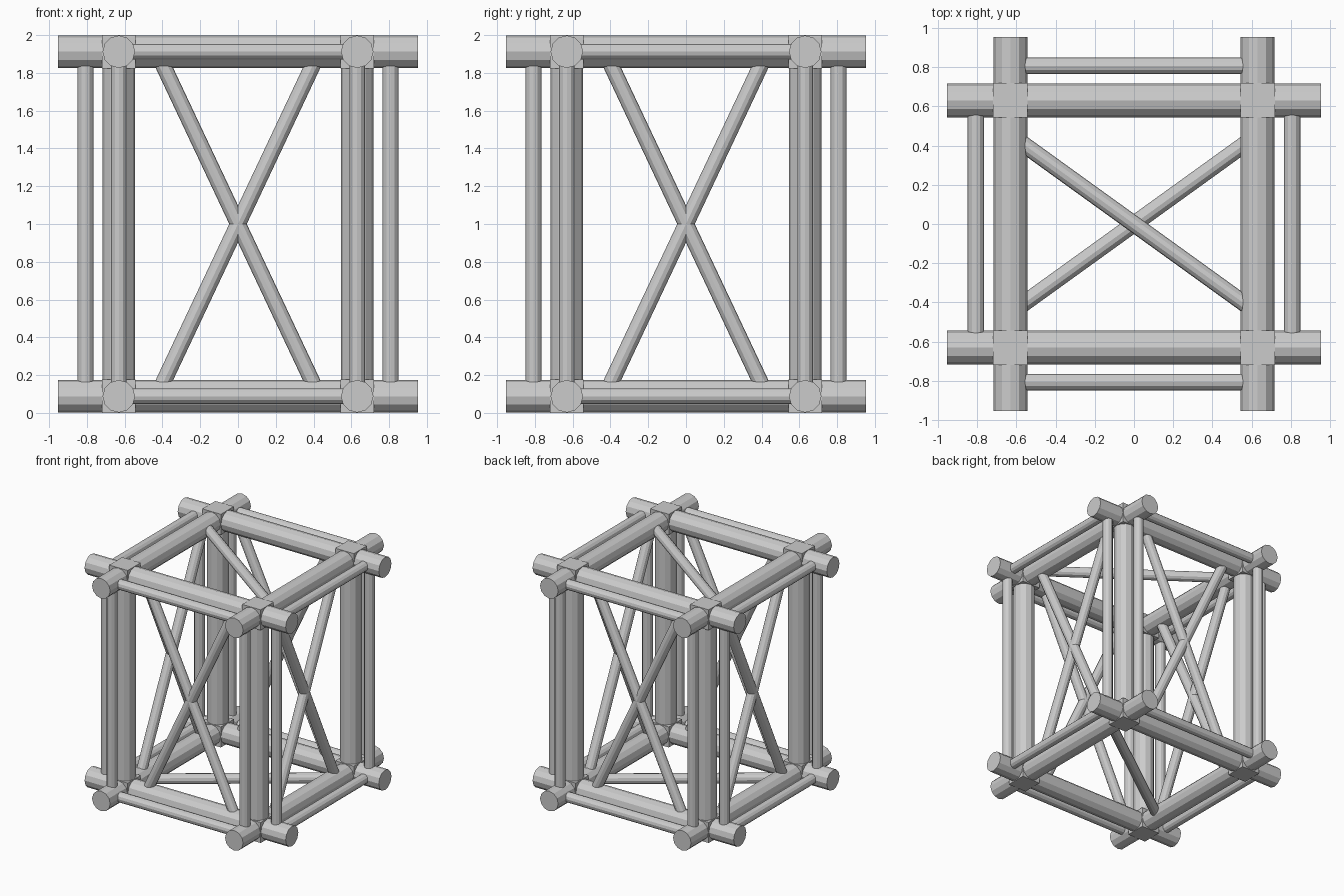
import bpy
from mathutils import Vector

cube = bpy.data.objects.get("Cube")
if cube:
    bpy.data.objects.remove(cube, do_unlink=True)

grey = bpy.data.materials.new("steel_grey")
grey.use_nodes = True
colour = (0.6, 0.6, 0.6, 1.0)
grey.diffuse_color = colour
grey.node_tree.nodes["Principled BSDF"].inputs["Base Color"].default_value = colour

CORNER = 0.631           # column distance from the centre
OUTER = 0.807            # slim bar distance from the centre
TIP = 0.954              # beam end
THICK, SLIM = 0.086, 0.042
NODE = 0.088             # half size of a corner block
LOW, HIGH = NODE, 2 - NODE
SIDES = 12
SIGNS = (-1, 1)


def bar(name, start, end, radius):
    """Faceted round bar between two points."""
    a, b = Vector(start), Vector(end)
    bpy.ops.mesh.primitive_cylinder_add(vertices=SIDES, radius=radius,
                                        depth=(b - a).length, location=(a + b) / 2)
    ob = bpy.context.object
    ob.name = name
    ob.rotation_euler = (b - a).to_track_quat("Z", "Y").to_euler()
    ob.data.materials.append(grey)


def swap(point, along_y):
    """Exchange x and y so one rule serves both directions."""
    x, y, z = point
    return (y, x, z) if along_y else (x, y, z)


# Columns and corner blocks
for sx in SIGNS:
    for sy in SIGNS:
        x, y = sx * CORNER, sy * CORNER
        bar("column", (x, y, LOW), (x, y, HIGH), THICK)
        for z in (LOW, HIGH):
            bpy.ops.mesh.primitive_cube_add(size=2 * NODE, location=(x, y, z))
            block = bpy.context.object
            block.name = "corner_block"
            block.data.materials.append(grey)

for along_y in (False, True):
    for side in SIGNS:
        # Main beams with the slim rails outside them
        for z in (LOW, HIGH):
            for name, reach, offset, radius in (("main_beam", TIP, CORNER, THICK),
                                                ("slim_rail", CORNER, OUTER, SLIM)):
                bar(name, swap((-reach, side * offset, z), along_y),
                    swap((reach, side * offset, z), along_y), radius)
        for lean in SIGNS:
            # Slim posts joining the beam ends
            bar("slim_post", swap((lean * OUTER, side * CORNER, LOW), along_y),
                swap((lean * OUTER, side * CORNER, HIGH), along_y), SLIM)
            # Crossed braces on each upright face
            bar("cross_brace", swap((-lean * 0.43, side * CORNER, LOW), along_y),
                swap((lean * 0.43, side * CORNER, HIGH), along_y), SLIM)

# One flat diagonal at the bottom and the opposite one at the top
for name, z, lean in (("bottom_diagonal", LOW, 1), ("top_diagonal", HIGH, -1)):
    bar(name, (-CORNER, -lean * 0.455, z), (CORNER, lean * 0.455, z), SLIM)
